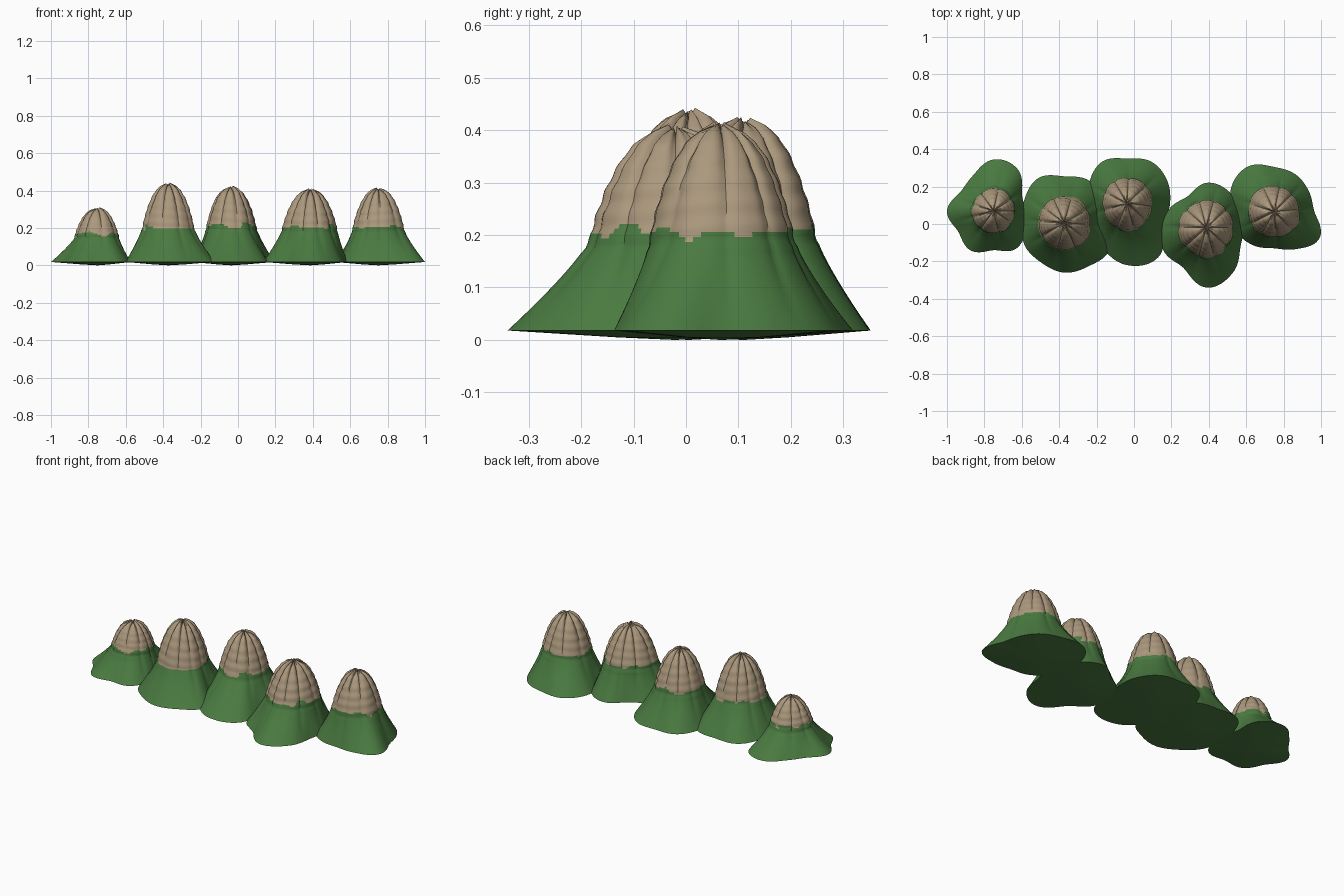
import bpy, bmesh, math
from mathutils import Vector, noise

if "Cube" in bpy.data.objects:
    bpy.data.objects.remove(bpy.data.objects["Cube"])

SEG, RINGS, RIM = 120, 44, 0.018


def material(name, rgb):
    m = bpy.data.materials.new(name)
    m.diffuse_color = (*rgb, 1)
    m.use_nodes = True
    m.node_tree.nodes["Principled BSDF"].inputs["Base Color"].default_value = m.diffuse_color
    return m


grass = material("grass green", (0.068, 0.195, 0.052))
rock = material("rock tan", (0.41, 0.315, 0.205))

# x, y, height, rock radius, tree line, foot radius every 30 degrees from +x
MOUNTAINS = [
    (-0.75, 0.07, 0.305, 0.122, 0.168,
     [.17, .175, .257, .275, .22, .205, .25, .22, .245, .21, .235, .20]),
    (-0.372, 0.005, 0.435, 0.142, 0.203,
     [.21, .24, .263, .25, .278, .248, .23, .244, .245, .265, .265, .28]),
    (-0.037, 0.11, 0.42, 0.14, 0.213,
     [.23, .247, .258, .24, .26, .232, .20, .22, .27, .33, .333, .23]),
    (0.387, -0.02, 0.405, 0.152, 0.208,
     [.20, .20, .23, .24, .196, .22, .25, .26, .247, .32, .28, .21]),
    (0.75, 0.065, 0.41, 0.14, 0.208,
     [.215, .215, .23, .24, .28, .265, .215, .225, .21, .195, .23, .28]),
]
# rock dome profile: height fraction, radius fraction
DOME = [(0.45, 1.0), (0.55, 0.94), (0.7, 0.81), (0.83, 0.65), (0.92, 0.48),
        (0.97, 0.31), (1.0, 0.1)]


def foot_radius(radii, a):
    """Smooth closed curve through the foot radii."""
    f = a / (2 * math.pi) * len(radii)
    i, u = int(f), f - int(f)
    p0, p1, p2, p3 = (radii[(i + k) % len(radii)] for k in (-1, 0, 1, 2))
    return 0.5 * (2 * p1 + (p2 - p0) * u + (2 * p0 - 5 * p1 + 4 * p2 - p3) * u * u
                  + (3 * p1 - p0 - 3 * p2 + p3) * u ** 3)


def dome_radius(t):
    if t <= DOME[0][0]:
        return 1.0
    for (t0, r0), (t1, r1) in zip(DOME, DOME[1:]):
        if t <= t1:
            return r0 + (r1 - r0) * (t - t0) / (t1 - t0)
    return DOME[-1][1]


def mountain(index, x, y, height, rock_r, line, radii):
    bm = bmesh.new()
    mean = sum(radii) / len(radii)
    folds = 10 if index % 2 else 9
    rings = []
    for j in range(RINGS + 1):
        t = 1 - (1 - j / RINGS) ** 1.15
        ring = []
        for i in range(SEG):
            a = 2 * math.pi * i / SEG
            foot = foot_radius(radii, a)
            core = rock_r * (1 + 0.22 * (foot / mean - 1))
            r = core * dome_radius(t)
            if t < 0.45:
                r += (foot - core) * (1 - t / 0.45) ** 1.2
            # pleats deepen toward the peak, faint terraces ring the rock
            wave = abs(math.sin(folds * a / 2 + 0.5 * math.sin(2 * a + index)))
            groove = (1 - wave) ** 2
            r *= 1 - groove * (0.04 * min(1, t * 3) + 0.22 * t ** 4)
            if t > 0.4:
                r *= 1 + 0.012 * math.sin(t * 55 + 1.5 * math.sin(a + index))
            jag = noise.noise(Vector((math.cos(a) * 3, math.sin(a) * 3, index * 7.3)))
            z = RIM + (height - RIM) * t + t ** 12 * (0.012 * jag - 0.016 * groove)
            ring.append(bm.verts.new((x + r * math.cos(a), y + r * math.sin(a), z)))
        rings.append(ring)
    # shallow cone below the rim
    for f, z in ((0.7, 0.012), (0.35, 0.005)):
        rings.insert(0, [bm.verts.new((x + (v.co.x - x) * f / (1 if f == 0.7 else 0.7),
                                       y + (v.co.y - y) * f / (1 if f == 0.7 else 0.7), z))
                         for v in rings[0]])
    bottom = bm.verts.new((x, y, 0))
    top = bm.verts.new((x, y, height - 0.012))
    for low, high in zip(rings, rings[1:]):
        for i in range(SEG):
            k = (i + 1) % SEG
            bm.faces.new((low[i], low[k], high[k], high[i]))
    for i in range(SEG):
        k = (i + 1) % SEG
        bm.faces.new((rings[0][k], rings[0][i], bottom))
        bm.faces.new((rings[-1][i], rings[-1][k], top))
    # ragged tree line between grass and rock
    for f in bm.faces:
        c = f.calc_center_median()
        n = noise.noise(Vector((c.x * 14, c.y * 14, c.z * 40)))
        f.material_index = int(c.z + 0.028 * n > line)
    bmesh.ops.recalc_face_normals(bm, faces=bm.faces[:])
    name = f"mountain_{index + 1}"
    me = bpy.data.meshes.new(name)
    bm.to_mesh(me)
    bm.free()
    me.materials.append(grass)
    me.materials.append(rock)
    ob = bpy.data.objects.new(name, me)
    bpy.context.collection.objects.link(ob)
    bpy.ops.object.select_all(action='DESELECT')
    ob.select_set(True)
    bpy.context.view_layer.objects.active = ob
    bpy.ops.object.shade_smooth_by_angle(angle=math.radians(35))


for n, spec in enumerate(MOUNTAINS):
    mountain(n, *spec)
